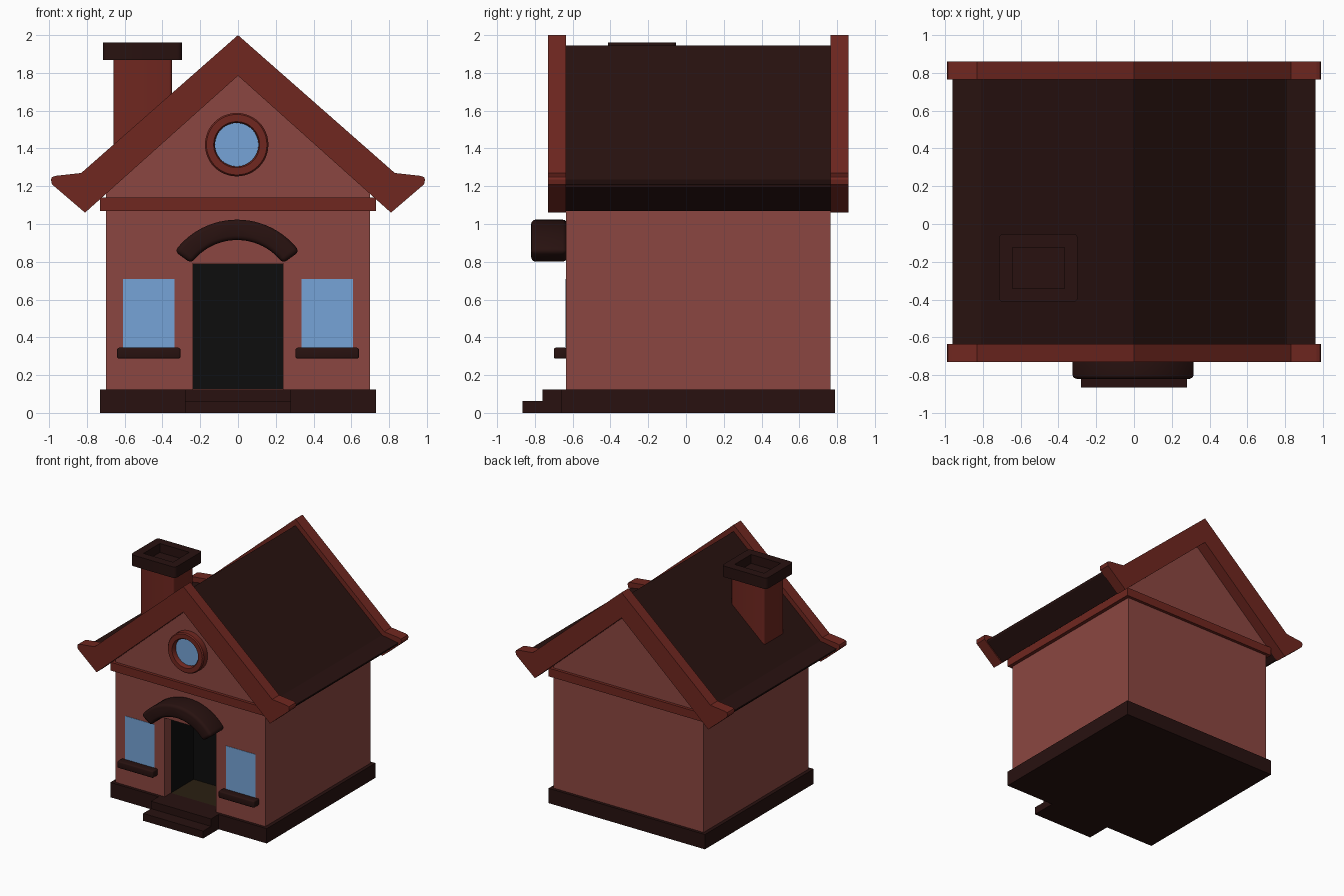
import bpy, bmesh, math
from mathutils import Matrix, Vector

if "Cube" in bpy.data.objects:
    bpy.data.objects.remove(bpy.data.objects["Cube"])


def material(name, rgb):
    m = bpy.data.materials.new(name)
    m.diffuse_color = (*rgb, 1)
    m.use_nodes = True
    m.node_tree.nodes["Principled BSDF"].inputs["Base Color"].default_value = m.diffuse_color
    return m


WALL = material("wall_red", (0.26, 0.062, 0.052))
TRIM = material("trim_red", (0.16, 0.02, 0.014))
DARK = material("dark_brown", (0.021, 0.0058, 0.005))
GLASS = material("glass_blue", (0.18, 0.37, 0.68))
BLACK = material("interior_black", (0.004, 0.004, 0.004))
FLOOR = material("interior_floor", (0.023, 0.014, 0.006))


def finish(bm, name, mat, smooth=False):
    me = bpy.data.meshes.new(name)
    bm.to_mesh(me)
    bm.free()
    ob = bpy.data.objects.new(name, me)
    bpy.context.collection.objects.link(ob)
    me.materials.append(mat)
    if smooth:
        bpy.ops.object.select_all(action='DESELECT')
        ob.select_set(True)
        bpy.context.view_layer.objects.active = ob
        bpy.ops.object.shade_smooth_by_angle(angle=math.radians(35))
    return ob


def bevel(bm, width, segments=3, vertical_only=False):
    edges = []
    for e in bm.edges:
        d = (e.verts[1].co - e.verts[0].co).normalized()
        if e.calc_face_angle(0) > 0.5 and (not vertical_only or abs(d.z) > 0.99):
            edges.append(e)
    bmesh.ops.bevel(bm, geom=edges, offset=width, segments=segments,
                    profile=0.5, affect='EDGES', clamp_overlap=True)


def prism(name, pts, y0, y1, mat, bev=0):
    """Extrude an (x, z) outline from y0 to y1."""
    bm = bmesh.new()
    f = bm.faces.new([bm.verts.new((x, y0, z)) for x, z in pts])
    ext = bmesh.ops.extrude_face_region(bm, geom=[f], use_keep_orig=True)
    vs = [g for g in ext["geom"] if isinstance(g, bmesh.types.BMVert)]
    bmesh.ops.translate(bm, verts=vs, vec=(0, y1 - y0, 0))
    bmesh.ops.recalc_face_normals(bm, faces=bm.faces)
    if bev:
        bevel(bm, bev)
    return finish(bm, name, mat, smooth=bool(bev))


def box_bm(x0, x1, y0, y1, z0, z1):
    bm = bmesh.new()
    bmesh.ops.create_cube(bm, size=1)
    for v in bm.verts:
        v.co = Vector(((x0 + x1) / 2 + v.co.x * (x1 - x0),
                       (y0 + y1) / 2 + v.co.y * (y1 - y0),
                       (z0 + z1) / 2 + v.co.z * (z1 - z0)))
    return bm


def box(name, dims, mat, bev=0, vertical_only=False):
    bm = box_bm(*dims)
    if bev:
        bevel(bm, bev, vertical_only=vertical_only)
    return finish(bm, name, mat, smooth=bool(bev))


def mirrored(half):
    return half + [(-x, z) for x, z in reversed(half) if x > 0]


# base and steps
box("base", (-0.73, 0.73, -0.66, 0.79, 0, 0.125), DARK)
box("upper_step", (-0.28, 0.28, -0.76, -0.65, 0, 0.125), DARK)
box("lower_step", (-0.28, 0.28, -0.865, -0.75, 0, 0.062), DARK)

# walls with gables, door recess cut out
walls = prism("walls", mirrored([(0, 1.83), (0.7, 1.2), (0.7, 0.12)]), -0.635, 0.765, WALL)
cutter = box("door_cutter", (-0.24, 0.24, -0.8, -0.25, 0.05, 0.79), WALL)
cutter.hide_render = True
mod = walls.modifiers.new("door", 'BOOLEAN')
mod.object = cutter
mod.solver = 'EXACT'
bpy.context.view_layer.objects.active = walls
bpy.ops.object.modifier_apply(modifier="door")
bpy.data.objects.remove(cutter)

# dark lining of the door recess, open to the front
bm = box_bm(-0.238, 0.238, -0.555, -0.252, 0.127, 0.788)
bmesh.ops.delete(bm, geom=[f for f in bm.faces if f.normal.y < -0.9], context='FACES')
bmesh.ops.reverse_faces(bm, faces=bm.faces)
bm.normal_update()
for f in bm.faces:
    f.material_index = 1 if f.normal.z > 0.9 else 0
lining = finish(bm, "door_interior", BLACK)
lining.data.materials.append(FLOOR)

# band between walls and gables
box("wall_band", (-0.73, 0.73, -0.66, 0.79, 1.07, 1.14), TRIM)

# roof and gable boards
prism("roof", mirrored([(0, 1.945), (0.81, 1.235), (0.96, 1.21), (0.955, 1.195),
                        (0.805, 1.07), (0, 1.785)]), -0.635, 0.765, DARK)
board = mirrored([(0, 2.0), (0.83, 1.27), (0.965, 1.255), (0.985, 1.248), (0.99, 1.235),
                  (0.985, 1.21), (0.81, 1.06), (0, 1.785)])
prism("front_gable_board", board, -0.73, -0.635, TRIM)
prism("back_gable_board", board, 0.765, 0.86, TRIM)

# windows and sills
for side, s in (("left", -1), ("right", 1)):
    xa, xb = sorted((s * 0.335, s * 0.61))
    box(side + "_window", (xa, xb, -0.638, -0.62, 0.33, 0.71), GLASS)
    box(side + "_sill", (xa - 0.03, xb + 0.03, -0.70, -0.63, 0.287, 0.345), DARK, 0.01)

# round gable window: revolved frame and glass disc
centre = Vector((-0.007, 0, 1.42))
bm = bmesh.new()
ring = [(0.115, -0.63), (0.115, -0.685), (0.122, -0.695), (0.16, -0.695),
        (0.168, -0.685), (0.168, -0.63)]
vs = [bm.verts.new((centre.x + r, y, centre.z)) for r, y in ring]
es = [bm.edges.new((a, b)) for a, b in zip(vs, vs[1:])]
bmesh.ops.spin(bm, geom=vs + es, cent=centre, axis=(0, 1, 0), angle=math.tau, steps=48)
bmesh.ops.remove_doubles(bm, verts=bm.verts, dist=1e-4)
bmesh.ops.recalc_face_normals(bm, faces=bm.faces)
finish(bm, "round_window_frame", TRIM, smooth=True)
disc = [(centre.x + 0.118 * math.cos(math.tau * i / 48),
         centre.z + 0.118 * math.sin(math.tau * i / 48)) for i in range(48)]
prism("round_window_glass", disc, -0.655, -0.63, GLASS)

# curved awning above the door
N, SPAN = 24, math.radians(54)
angles = [-SPAN + 2 * SPAN * i / N for i in range(N + 1)]
arch = [(-0.005 + r * math.sin(a), 0.615 + r * math.cos(a))
        for r, seq in ((0.408, angles), (0.30, angles[::-1])) for a in seq]
prism("door_awning", arch, -0.82, -0.63, DARK, 0.026)

# chimney with hollow cap
box("chimney", (-0.66, -0.35, -0.36, -0.10, 1.3, 1.88), TRIM, 0.015, True)
bm = box_bm(-0.715, -0.297, -0.413, -0.052, 1.867, 1.96)
bevel(bm, 0.025, vertical_only=True)
bm.normal_update()
top = max(bm.faces, key=lambda f: f.calc_center_median().z)
bmesh.ops.inset_region(bm, faces=[top], thickness=0.072)
bmesh.ops.inset_region(bm, faces=[top], thickness=0.001, depth=-0.075)
finish(bm, "chimney_cap", DARK, smooth=True)
